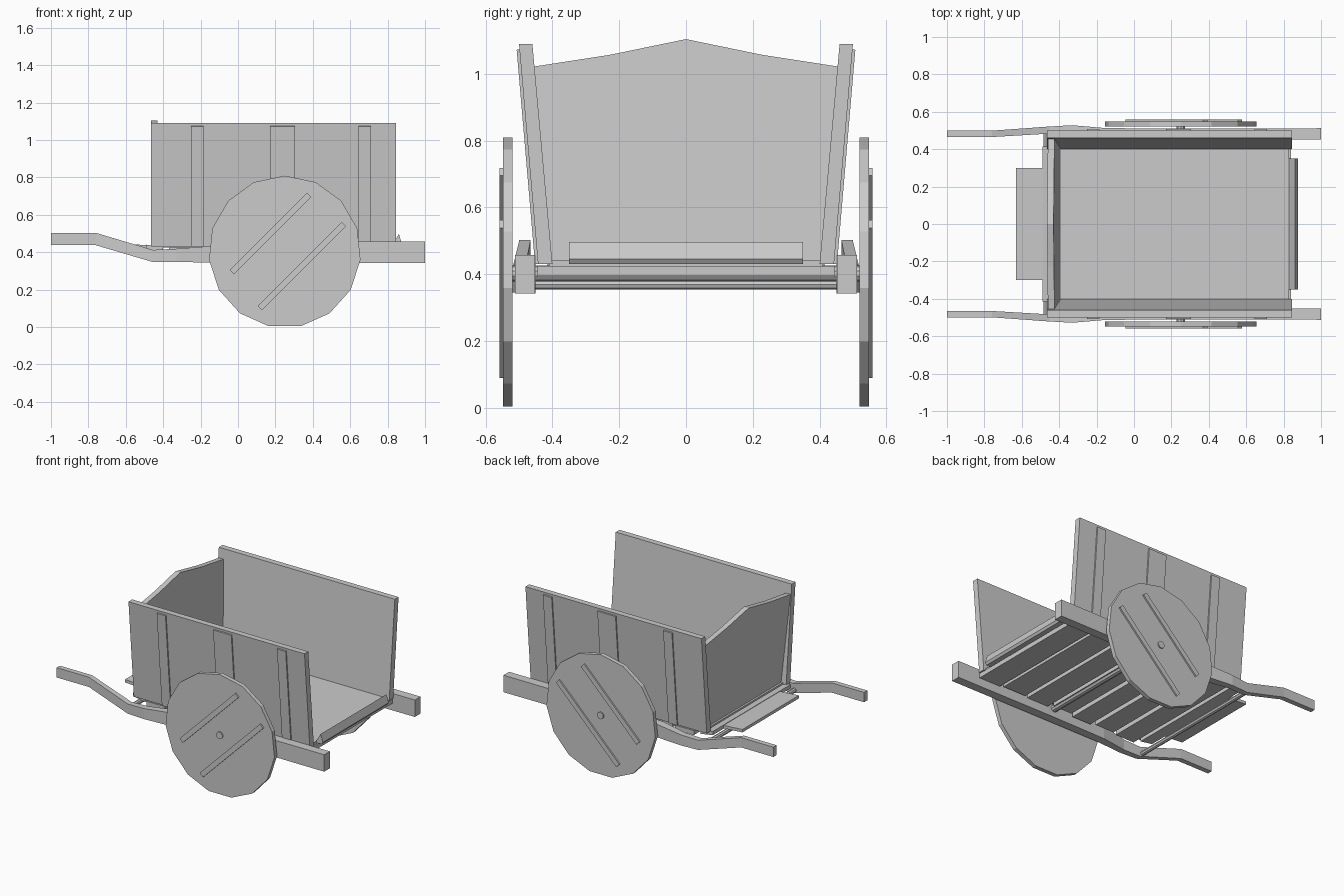
import bpy, bmesh
from math import sin, cos, pi, radians

if "Cube" in bpy.data.objects:
    bpy.data.objects.remove(bpy.data.objects["Cube"])


def finish(name, bm, mirror):
    bmesh.ops.recalc_face_normals(bm, faces=bm.faces[:])
    me = bpy.data.meshes.new(name)
    bm.to_mesh(me)
    bm.free()
    ob = bpy.data.objects.new(name, me)
    bpy.context.collection.objects.link(ob)
    if mirror:  # copy the part to the other side of the cart
        m = ob.modifiers.new("Mirror", 'MIRROR')
        m.use_axis = (False, True, False)
    return ob


def loft(name, rings, mirror=False):
    """Skin a row of matching 3D outlines and cap both ends."""
    bm = bmesh.new()
    vs = [[bm.verts.new(p) for p in r] for r in rings]
    n = len(rings[0])
    for a, b in zip(vs, vs[1:]):
        for i in range(n):
            j = (i + 1) % n
            bm.faces.new((a[i], a[j], b[j], b[i]))
    bm.faces.new(vs[0])
    bm.faces.new(vs[-1])
    return finish(name, bm, mirror)


def prism_x(name, yz, x0, x1, mirror=False):
    return loft(name, [[(x, y, z) for y, z in yz] for x in (x0, x1)], mirror)


def prism_y(name, xz, y0, y1, mirror=False):
    return loft(name, [[(x, y, z) for x, z in xz] for y in (y0, y1)], mirror)


def circle(cx, cz, r, n):
    return [(cx + r * sin(2 * pi * i / n), cz + r * cos(2 * pi * i / n)) for i in range(n)]


# Leaning side walls
prism_x("side_wall", [(.40, .43), (.443, .43), (.50, 1.09), (.46, 1.09)], -.465, .845, True)

# Upright battens on the outside of the walls
for i, (x0, x1) in enumerate([(-.25, -.185), (.17, .305), (.645, .71)]):
    prism_x(f"wall_batten_{i + 1}",
            [(.435, .43), (.452, .43), (.507, 1.072), (.49, 1.075)], x0, x1, True)

# Peaked front wall, leaning outward
half = [(.40, .43), (.455, 1.022), (.228, 1.057)]
outline = half + [(0, 1.104)] + [(-y, z) for y, z in reversed(half)]
front = prism_x("front_wall", outline, -.465, -.43)
for v in front.data.vertices:
    v.co.x += (1.1 - v.co.z) * .058

# Floor and the planks below it
prism_x("floor", [(-.41, .425), (.41, .425), (.41, .443), (-.41, .443)], -.44, .83)
planks = [(-.30, .14, .445), (-.13, .14, .43), (.04, .14, .445), (.21, .14, .42),
          (.385, .16, .445), (.575, .17, .435), (.76, .16, .445)]
for i, (x, w, y) in enumerate(planks):
    a, b = x - w / 2, x + w / 2
    prism_y(f"floor_plank_{i + 1}", [(a, .395), (b, .395), (b, .425), (a, .425)], -y, y)
prism_y("front_floor_plank", [(-.49, .415), (-.40, .40), (-.40, .425), (-.49, .44)], -.415, .415)
prism_y("front_step", [(-.63, .427), (-.46, .415), (-.46, .435), (-.63, .447)], -.30, .30)

# Tilted rear sill
prism_y("rear_sill", [(.82, .43), (.86, .497), (.877, .445), (.867, .43)], -.35, .35)

# Bent shafts with handles: x, y centre, width, bottom, top
path = [(1, .482, .06, .343, .457), (.3, .48, .06, .343, .455), (-.15, .485, .055, .345, .432),
        (-.33, .507, .042, .347, .418), (-.455, .502, .038, .347, .412),
        (-.76, .482, .034, .437, .503), (-1, .482, .034, .437, .503)]
loft("shaft", [[(x, y - w / 2, a), (x, y + w / 2, a), (x, y + w / 2, b), (x, y - w / 2, b)]
               for x, y, w, a, b in path], True)

# Cross rod and axle
prism_y("cross_rod", circle(-.47, .37, .015, 8), -.49, .49)
prism_y("axle", circle(.25, .402, .024, 10), -.556, .556)

# Solid fifteen-sided wheels with two diagonal battens
prism_y("wheel", circle(.25, .402, .407, 15), .52, .548, True)
c = cos(radians(45))
for i, (x, z, length) in enumerate([(.174, .50, .585), (.342, .326, .635)]):
    u, v = length / 2, .0165
    rect = [(x + c * (p - q), z + c * (p + q)) for p, q in [(-u, -v), (u, -v), (u, v), (-u, v)]]
    prism_y(f"wheel_batten_{i + 1}", rect, .545, .558, True)
